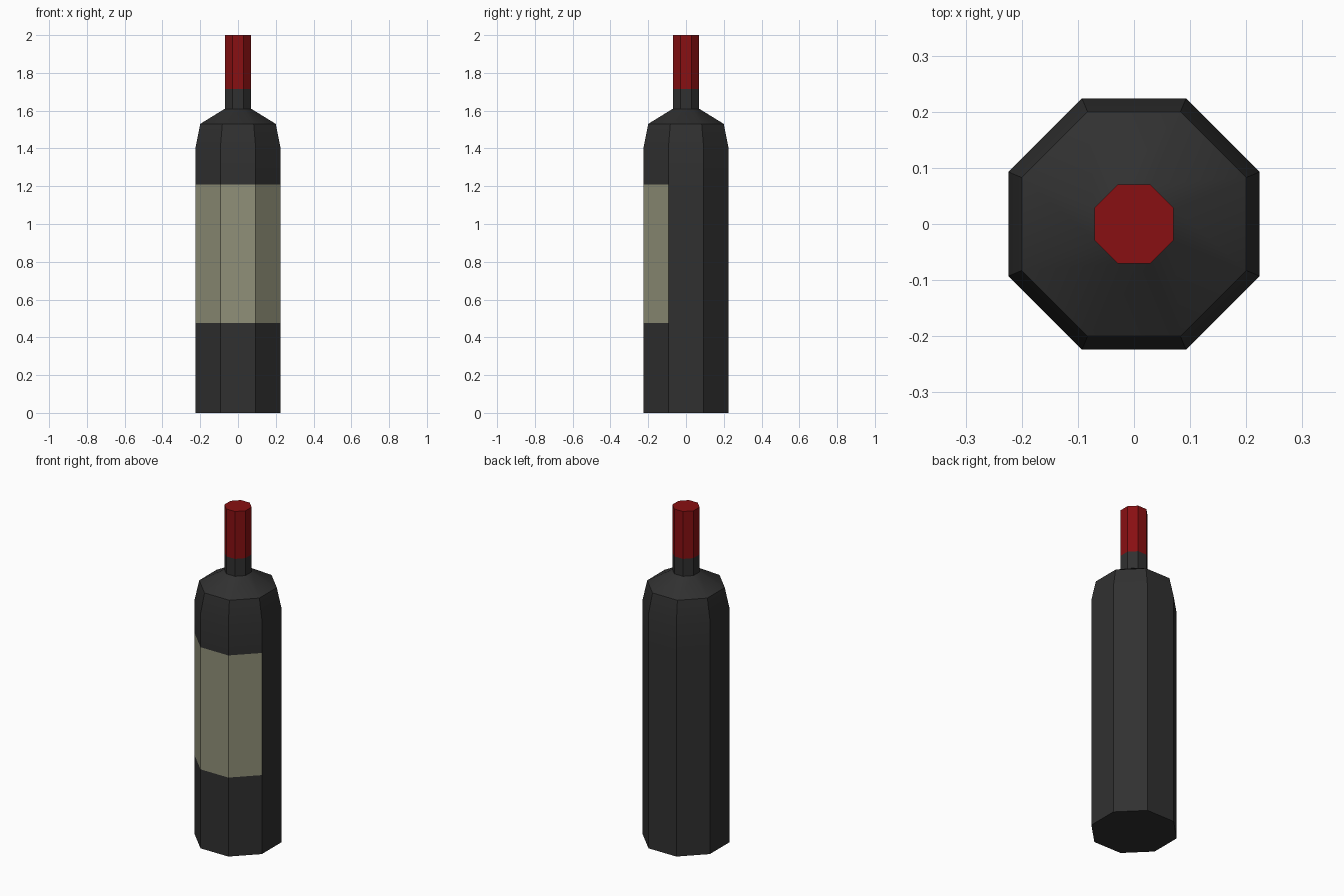
import bpy, bmesh, math

if "Cube" in bpy.data.objects:
    bpy.data.objects.remove(bpy.data.objects["Cube"])

SIDES = 8
FRONT = {5, 6, 7}  # the front face and the two diagonals beside it


def material(name, rgb):
    m = bpy.data.materials.new(name)
    m.diffuse_color = (*rgb, 1)
    m.use_nodes = True
    m.node_tree.nodes["Principled BSDF"].inputs["Base Color"].default_value = m.diffuse_color
    return m


def lathe(name, profile, mat, skip=lambda band, side: False, bottom=False, top=False):
    """Octagonal shell from (apothem, z) rings; side 0 faces +x, side 6 faces -y."""
    bm = bmesh.new()
    rings = []
    for apothem, z in profile:
        r = apothem / math.cos(math.pi / SIDES)
        angles = [(i - 0.5) * math.tau / SIDES for i in range(SIDES)]
        rings.append([bm.verts.new((r * math.cos(a), r * math.sin(a), z)) for a in angles])
    for band, (lo, hi) in enumerate(zip(rings, rings[1:])):
        for s in range(SIDES):
            if not skip(band, s):
                n = (s + 1) % SIDES
                bm.faces.new((lo[s], lo[n], hi[n], hi[s]))
    if bottom:
        bm.faces.new(rings[0][::-1])
    if top:
        bm.faces.new(rings[-1])
    bmesh.ops.delete(bm, geom=[v for v in bm.verts if not v.link_faces], context='VERTS')
    mesh = bpy.data.meshes.new(name)
    bm.to_mesh(mesh)
    bm.free()
    mesh.materials.append(mat)
    obj = bpy.data.objects.new(name, mesh)
    bpy.context.collection.objects.link(obj)
    bpy.ops.object.select_all(action='DESELECT')
    obj.select_set(True)
    bpy.context.view_layer.objects.active = obj
    bpy.ops.object.shade_smooth_by_angle(angle=math.radians(30))
    return obj


glass = material("dark_glass", (0.03, 0.03, 0.03))
paper = material("label_paper", (0.28, 0.28, 0.19))
foil = material("red_foil", (0.25, 0.005, 0.006))

R, NECK = 0.224, 0.07
LABEL_LOW, LABEL_HIGH, FOIL_LOW = 0.475, 1.21, 1.715

# Glass body, shoulder and neck, left open where the label sits
lathe("bottle_glass",
      [(R, 0), (R, LABEL_LOW), (R, LABEL_HIGH), (R, 1.41), (0.2, 1.53),
       (NECK, 1.61), (NECK, FOIL_LOW)],
      glass, skip=lambda band, s: band == 1 and s in FRONT, bottom=True)

# Label flush with the three front faces
lathe("label", [(R, LABEL_LOW), (R, LABEL_HIGH)], paper,
      skip=lambda band, s: s not in FRONT)

# Foil capsule closing the neck
lathe("foil_capsule", [(NECK, FOIL_LOW), (NECK, 2.0)], foil, top=True)
